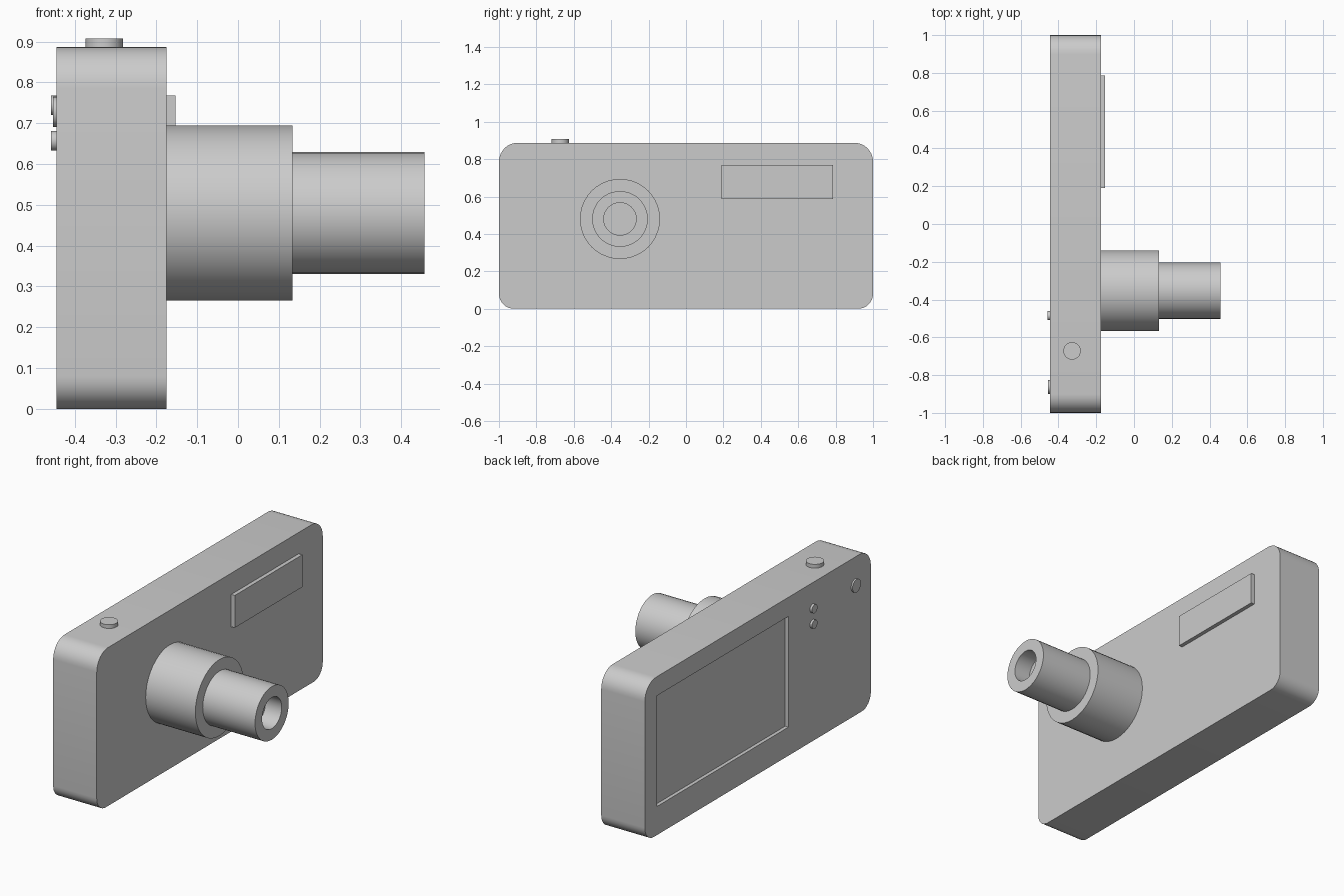
import bpy, bmesh, math
from mathutils import Vector, Matrix

old = bpy.data.objects.get("Cube")
if old:
    bpy.data.objects.remove(old, do_unlink=True)

grey = bpy.data.materials.new("plain grey")
grey.use_nodes = True
colour = (0.6, 0.6, 0.6, 1)
grey.diffuse_color = colour
grey.node_tree.nodes["Principled BSDF"].inputs["Base Color"].default_value = colour

BACK, FRONT, HEIGHT = -0.445, -0.175, 0.887


def finish(name, bm):
    bmesh.ops.recalc_face_normals(bm, faces=bm.faces)
    mesh = bpy.data.meshes.new(name)
    bm.to_mesh(mesh)
    bm.free()
    mesh.materials.append(grey)
    obj = bpy.data.objects.new(name, mesh)
    bpy.context.collection.objects.link(obj)
    return obj


def smooth(obj):
    bpy.ops.object.select_all(action="DESELECT")
    obj.select_set(True)
    bpy.context.view_layer.objects.active = obj
    bpy.ops.object.shade_smooth_by_angle(angle=math.radians(30))


def box(name, low, high):
    low, high = Vector(low), Vector(high)
    bm = bmesh.new()
    bmesh.ops.create_cube(bm, size=1, matrix=Matrix.Translation((low + high) / 2)
                          @ Matrix.Diagonal((*(high - low), 1)))
    return finish(name, bm)


def lathe(name, profile, centre, axis, sides=32):
    """Turn (distance along axis, radius) points around an axis through centre."""
    bm = bmesh.new()
    verts = [bm.verts.new((r, 0, d)) for d, r in profile]
    edges = [bm.edges.new(pair) for pair in zip(verts, verts[1:])]
    bmesh.ops.spin(bm, geom=verts + edges, cent=(0, 0, 0), axis=(0, 0, 1),
                   angle=math.tau, steps=sides)
    bmesh.ops.remove_doubles(bm, verts=bm.verts, dist=1e-5)
    turn = Vector((0, 0, 1)).rotation_difference(Vector(axis)).to_matrix().to_4x4()
    bm.transform(Matrix.Translation(centre) @ turn)
    obj = finish(name, bm)
    smooth(obj)
    return obj


def button(name, radius, height, centre, axis):
    lathe(name, [(-0.01, 0), (-0.01, radius), (height, radius), (height, 0)], centre, axis)


# Body: slab with rounded corners, larger radius on top
bm = bmesh.new()
outline = []
corners = [(1, 1, 0.1), (-1, 1, 0.1), (-1, 0, 0.08), (1, 0, 0.08)]
for quarter, (side, top, r) in enumerate(corners):
    cy, cz = side * (1 - r), HEIGHT - r if top else r
    for step in range(9):
        a = (quarter + step / 8) * math.pi / 2
        outline.append(bm.verts.new((BACK, cy + r * math.cos(a), cz + r * math.sin(a))))
face = bm.faces.new(outline)
extruded = bmesh.ops.extrude_face_region(bm, geom=[face])["geom"]
bmesh.ops.translate(bm, vec=(FRONT - BACK, 0, 0),
                    verts=[v for v in extruded if isinstance(v, bmesh.types.BMVert)])
body = finish("body", bm)

# Recessed screen on the back
cutter = box("screen_cutter", (BACK - 0.1, -0.27, 0.16), (BACK + 0.02, 0.89, 0.78))
cutter.hide_render = True
cut = body.modifiers.new("screen recess", "BOOLEAN")
cut.object = cutter
cut.solver = "EXACT"
bpy.context.view_layer.objects.active = body
bpy.ops.object.modifier_apply(modifier=cut.name)
bpy.data.objects.remove(cutter, do_unlink=True)
smooth(body)

# Stepped lens barrel with a bore in its end
lathe("lens_barrel",
      [(-0.01, 0), (-0.01, 0.214), (0.308, 0.214), (0.308, 0.149),
       (0.632, 0.149), (0.632, 0.087), (0.532, 0.087), (0.532, 0)],
      (FRONT, -0.353, 0.48), (1, 0, 0), 40)

# Flash plate
box("flash_plate", (FRONT - 0.01, 0.19, 0.587), (-0.153, 0.787, 0.768))

# Shutter and rear buttons
button("shutter_button", 0.046, 0.021, (-0.328, -0.672, HEIGHT), (0, 0, 1))
for name, z in (("upper_button", 0.744), ("lower_button", 0.657)):
    button(name, 0.024, 0.013, (BACK, -0.485, z), (-1, 0, 0))
button("viewfinder", 0.037, 0.009, (BACK, -0.862, 0.728), (-1, 0, 0))
